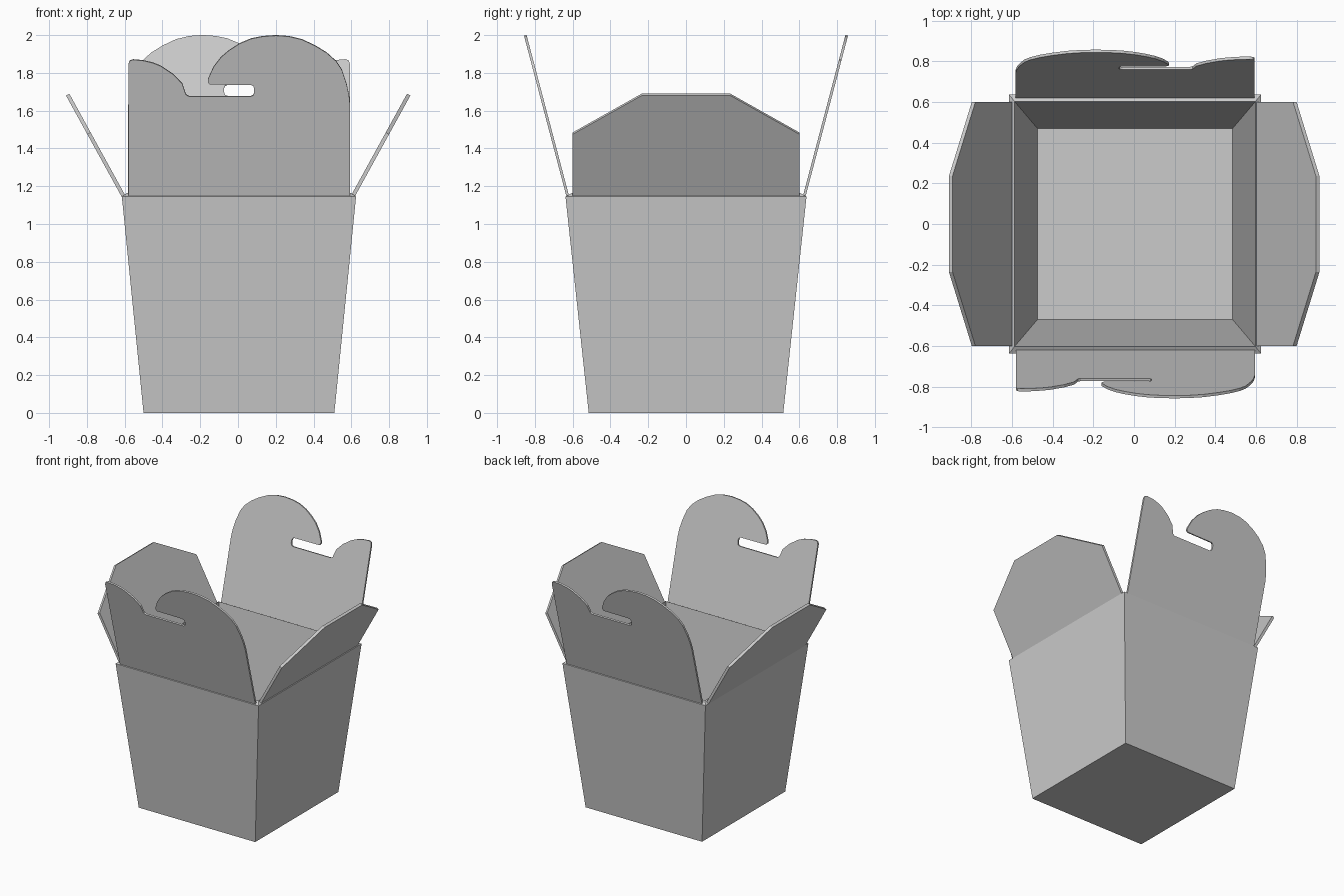
import bpy, bmesh
from mathutils import Vector, Matrix
from math import pi

if "Cube" in bpy.data.objects:
    bpy.data.objects.remove(bpy.data.objects["Cube"])

CX = 0.006  # the box sits slightly off x = 0


def add_object(name, bm):
    bmesh.ops.recalc_face_normals(bm, faces=bm.faces)
    me = bpy.data.meshes.new(name)
    bm.to_mesh(me)
    bm.free()
    ob = bpy.data.objects.new(name, me)
    bpy.context.collection.objects.link(ob)
    return ob


def flap(name, outline, base, slope, thick, turn, shift):
    """Card panel leaning outward: outline (u, z) lies on its outer face."""
    bm = bmesh.new()
    n = Vector((0, -1, -slope)).normalized()
    outer = [Vector((u, -(base + (z - 1.15) * slope), z)) for u, z in outline]
    face = bm.faces.new([bm.verts.new(p) for p in outer])
    geom = bmesh.ops.extrude_face_region(bm, geom=[face], use_keep_orig=True)["geom"]
    moved = [g for g in geom if isinstance(g, bmesh.types.BMVert)]
    bmesh.ops.translate(bm, verts=moved, vec=-n * thick)
    bm.transform(Matrix.Translation((shift, 0, 0)) @ Matrix.Rotation(turn, 4, 'Z'))
    return add_object(name, bm)


# Tapered open box: outer bottom, outer rim, inner rim, inner floor
bm = bmesh.new()
rings = []
for hx, hy, z in [(0.505, 0.515, 0), (0.62, 0.638, 1.145),
                  (0.592, 0.602, 1.165), (0.48, 0.47, 0.03)]:
    rings.append([bm.verts.new((sx * hx + CX - 0.001, sy * hy, z))
                  for sx, sy in ((-1, -1), (1, -1), (1, 1), (-1, 1))])
for a, b in zip(rings, rings[1:]):
    for i in range(4):
        j = (i + 1) % 4
        bm.faces.new((a[i], a[j], b[j], b[i]))
bm.faces.new(rings[0])
bm.faces.new(rings[-1])
add_object("box_body", bm)

# Hooked locking flaps, front and back
hook = [(-0.58, 1.14), (-0.58, 1.845), (-0.574, 1.862), (-0.556, 1.869),
        (-0.5, 1.864), (-0.45, 1.852), (-0.41, 1.836), (-0.345, 1.793),
        (-0.295, 1.742), (-0.276, 1.685), (-0.26, 1.675), (0.068, 1.675),
        (0.081, 1.681), (0.086, 1.695), (0.086, 1.716), (0.081, 1.73),
        (0.068, 1.736), (-0.148, 1.738), (-0.16, 1.75), (-0.158, 1.768),
        (-0.13, 1.83), (-0.09, 1.882), (-0.045, 1.92), (0.01, 1.955),
        (0.07, 1.98), (0.13, 1.992), (0.2, 1.997), (0.27, 1.992),
        (0.34, 1.975), (0.41, 1.942), (0.47, 1.905), (0.52, 1.86),
        (0.55, 1.815), (0.575, 1.74), (0.588, 1.68), (0.594, 1.62), (0.594, 1.14)]
hook = [(u - CX, z) for u, z in hook]
for name, turn in (("front_flap", 0), ("back_flap", pi)):
    flap(name, hook, 0.634, 0.264, 0.014, turn, CX)

# Side flaps with clipped corners
side = [(-0.6, 1.14), (-0.6, 1.475), (-0.235, 1.68), (0.235, 1.68), (0.6, 1.475), (0.6, 1.14)]
flap("right_flap", side, 0.62, 0.55, 0.02, pi / 2, 0.001)
flap("left_flap", side, 0.62, 0.55, 0.02, -pi / 2, 0.001)
